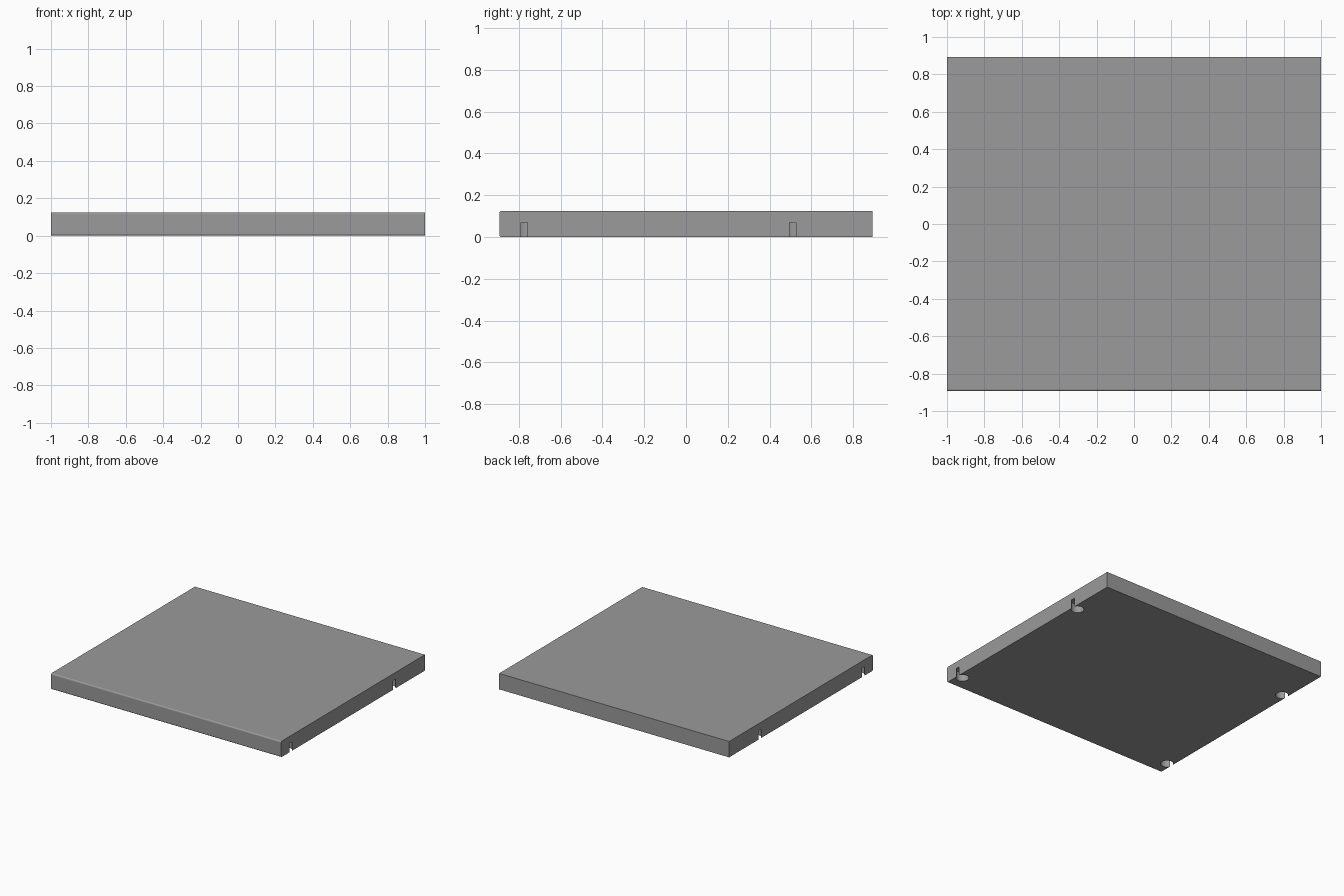
import bpy, bmesh
from math import sin, cos, pi

if "Cube" in bpy.data.objects:
    bpy.data.objects.remove(bpy.data.objects["Cube"])

W, D, H = 1.0, 0.893, 0.125      # half width, half depth, thickness
R = 0.010                        # rounding of the front edge
HOLE_R, HOLE_X, DEPTH = 0.046, 0.957, 0.070


def prism(name, pts, axis, lo, hi):
    """Extrude a 2D outline along x ('X': pts are y,z) or z ('Z': pts are x,y)."""
    to3 = (lambda p, t: (t, p[0], p[1])) if axis == 'X' else (lambda p, t: (p[0], p[1], t))
    bm = bmesh.new()
    a = [bm.verts.new(to3(p, lo)) for p in pts]
    b = [bm.verts.new(to3(p, hi)) for p in pts]
    bm.faces.new(a)
    bm.faces.new(b)
    for i in range(len(pts)):
        j = (i + 1) % len(pts)
        bm.faces.new((a[i], a[j], b[j], b[i]))
    bmesh.ops.recalc_face_normals(bm, faces=bm.faces)
    me = bpy.data.meshes.new(name)
    bm.to_mesh(me)
    bm.free()
    ob = bpy.data.objects.new(name, me)
    bpy.context.collection.objects.link(ob)
    return ob


# Board profile with rounded front edges
arc = [k * pi / 8 for k in range(5)]
profile = [(D, 0), (D, H)]
profile += [(-D + R - R * sin(t), H - R + R * cos(t)) for t in arc]
profile += [(-D + R - R * cos(t), R - R * sin(t)) for t in arc]
board = prism("shelf_board", profile, 'X', -W, W)

# Dark grey finish
grey = bpy.data.materials.new("dark_grey")
grey.diffuse_color = (0.325, 0.325, 0.325, 1)
grey.use_nodes = True
grey.node_tree.nodes["Principled BSDF"].inputs["Base Color"].default_value = grey.diffuse_color
board.data.materials.append(grey)

# Round shelf-pin pockets that break out through the side edges
circle = [(HOLE_R * cos(t), HOLE_R * sin(t))
          for t in [2 * pi * (k + 0.5) / 32 for k in range(32)]]
for side in (-1, 1):
    for y in (-0.774, 0.51):
        cutter = prism("pin_pocket_cutter", [(side * HOLE_X + px, y + py) for px, py in circle],
                       'Z', -0.02, DEPTH)
        cutter.data.materials.append(grey)
        cutter.hide_render = True
        mod = board.modifiers.new("pin_pocket", 'BOOLEAN')
        mod.operation = 'DIFFERENCE'
        mod.solver = 'EXACT'
        mod.object = cutter

# Bake the pockets and drop the cutters; faces stay flat shaded
bpy.context.view_layer.objects.active = board
board.select_set(True)
for mod in list(board.modifiers):
    cutter = mod.object
    bpy.ops.object.modifier_apply(modifier=mod.name)
    bpy.data.objects.remove(cutter)
